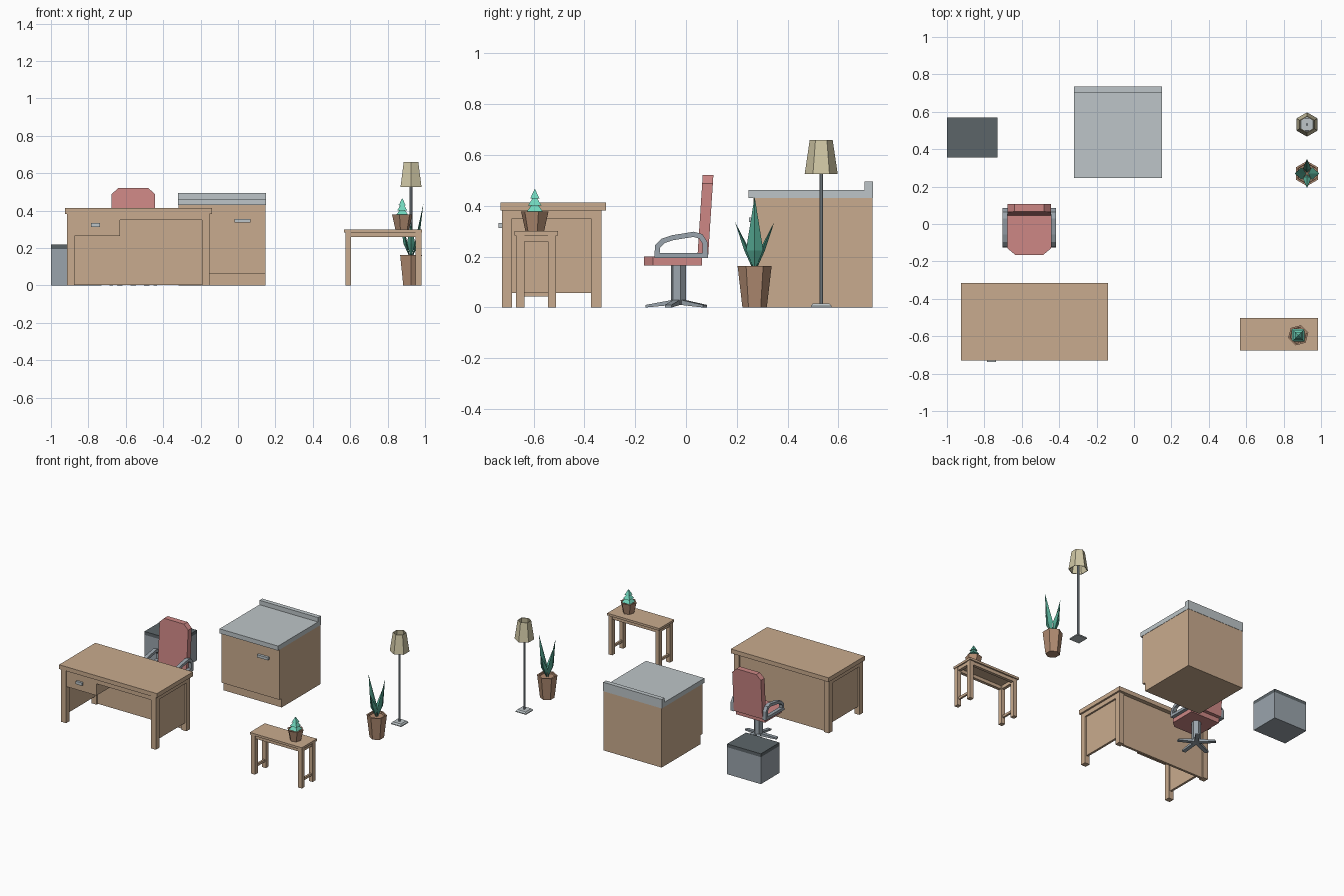
import bpy, bmesh, math
from mathutils import Vector

if "Cube" in bpy.data.objects:
    bpy.data.objects.remove(bpy.data.objects["Cube"])


def material(name, r, g, b):
    lin = [((c / 255 + 0.055) / 1.055) ** 2.4 for c in (r, g, b)]
    m = bpy.data.materials.new(name)
    m.diffuse_color = (*lin, 1)
    m.use_nodes = True
    m.node_tree.nodes["Principled BSDF"].inputs["Base Color"].default_value = m.diffuse_color
    return m


WOOD = material("wood", 201, 171, 142)
COUNTER = material("pale_grey", 189, 197, 200)
STEEL = material("steel_grey", 154, 164, 172)
DARK = material("dark_grey", 92, 101, 105)
RED = material("soft_red", 205, 135, 133)
SHADE = material("lampshade_cream", 208, 199, 165)
CLAY = material("clay_brown", 176, 139, 113)
LEAF = material("leaf_green", 84, 168, 146)
MINT = material("mint_green", 112, 214, 188)


def finish(name, bm, mat):
    bmesh.ops.recalc_face_normals(bm, faces=bm.faces)
    me = bpy.data.meshes.new(name)
    bm.to_mesh(me)
    bm.free()
    me.materials.append(mat)
    ob = bpy.data.objects.new(name, me)
    bpy.context.collection.objects.link(ob)
    return ob


def box(name, mat, x0, x1, y0, y1, z0, z1):
    bm = bmesh.new()
    bmesh.ops.create_cube(bm, size=1)
    for v in bm.verts:
        v.co = ((x0, x1)[v.co.x > 0], (y0, y1)[v.co.y > 0], (z0, z1)[v.co.z > 0])
    return finish(name, bm, mat)


def prism(name, mat, pts, offset):
    """Closed outline of 3D points pushed along an offset."""
    bm = bmesh.new()
    face = bm.faces.new([bm.verts.new(p) for p in pts])
    out = bmesh.ops.extrude_face_region(bm, geom=[face])
    if face.is_valid is False or len(bm.faces) < len(pts) + 2:
        bm.faces.new([v for v in bm.verts][:len(pts)])
    bmesh.ops.translate(bm, vec=offset, verts=[g for g in out["geom"] if isinstance(g, bmesh.types.BMVert)])
    return finish(name, bm, mat)


def lathe(name, mat, x, y, rings, sides, turn=0.0, closed=False):
    """Faceted turned part from (radius, height) rings; closed joins last ring to first."""
    bm = bmesh.new()
    loops = []
    for r, z in rings:
        loops.append([bm.verts.new((x + r * math.cos(turn + i * math.tau / sides),
                                    y + r * math.sin(turn + i * math.tau / sides), z)) for i in range(sides)])
    pairs = list(zip(loops, loops[1:])) + ([(loops[-1], loops[0])] if closed else [])
    for a, b in pairs:
        for i in range(sides):
            j = (i + 1) % sides
            bm.faces.new((a[i], a[j], b[j], b[i]))
    if not closed:
        bm.faces.new(loops[0])
        bm.faces.new(loops[-1])
    return finish(name, bm, mat)


# Desk: top, legs, panels, drawer and handle
box("desk_top", WOOD, -0.925, -0.14, -0.73, -0.315, 0.382, 0.413)
for x in (-0.913, -0.193):
    for y in (-0.724, -0.373):
        box("desk_leg", WOOD, x, x + 0.04, y, y + 0.04, 0, 0.383)
    box("desk_side_panel", WOOD, x + 0.012, x + 0.028, -0.69, -0.365, 0.057, 0.383)
    box("desk_side_rail", WOOD, x, x + 0.04, -0.69, -0.365, 0.35, 0.383)
box("desk_back_panel", WOOD, -0.88, -0.185, -0.362, -0.345, 0.003, 0.383)
box("desk_front_rail", WOOD, -0.875, -0.19, -0.722, -0.69, 0.35, 0.383)
box("desk_drawer", WOOD, -0.875, -0.63, -0.722, -0.362, 0.265, 0.382)
box("desk_drawer_handle", COUNTER, -0.787, -0.737, -0.737, -0.72, 0.312, 0.333)

# Side table
box("table_top", WOOD, 0.567, 0.985, -0.675, -0.503, 0.284, 0.3)
for x in (0.574, 0.95):
    for y in (-0.668, -0.543):
        box("table_leg", WOOD, x, x + 0.03, y, y + 0.032, 0, 0.285)
    box("table_stretcher", WOOD, x + 0.008, x + 0.022, -0.64, -0.54, 0.043, 0.06)
    box("table_end_rail", WOOD, x + 0.004, x + 0.026, -0.64, -0.54, 0.26, 0.285)
for y in (-0.664, -0.536):
    box("table_long_rail", WOOD, 0.6, 0.955, y, y + 0.022, 0.26, 0.285)

# Cabinet with counter and upstand
box("cabinet_body", WOOD, -0.318, 0.148, 0.265, 0.733, 0.065, 0.43)
box("cabinet_plinth", WOOD, -0.318, 0.148, 0.29, 0.733, 0, 0.066)
box("cabinet_counter", COUNTER, -0.32, 0.15, 0.245, 0.735, 0.43, 0.463)
box("cabinet_upstand", COUNTER, -0.32, 0.15, 0.703, 0.735, 0.46, 0.495)
box("cabinet_handle", COUNTER, -0.02, 0.067, 0.247, 0.267, 0.336, 0.355)

# Storage box with dark lid
box("storage_box", STEEL, -1, -0.73, 0.355, 0.57, 0, 0.196)
box("storage_lid", DARK, -1, -0.73, 0.355, 0.57, 0.196, 0.22)

# Chair seat and leaning backrest
CX, CY = -0.56, -0.03
prism("chair_seat", RED, [(CX - 0.117, 0.062, 0.165), (CX - 0.117, -0.13, 0.165), (CX - 0.075, -0.165, 0.165),
                          (CX + 0.075, -0.165, 0.165), (CX + 0.117, -0.13, 0.165), (CX + 0.117, 0.062, 0.165)],
      (0, 0, 0.035))
back = [(-0.115, 0.2), (0.115, 0.2), (0.115, 0.488), (0.08, 0.522), (-0.08, 0.522), (-0.115, 0.488)]
prism("chair_backrest", RED, [(CX + x, 0.045 + (z - 0.2) * 0.065, z) for x, z in back], (0, 0.042, 0))

# Chair arm loops: flat band swept around a closed outline
loop = [(-0.114, 0.205), (-0.112, 0.24), (-0.09, 0.262), (-0.055, 0.274), (0.03, 0.288),
        (0.058, 0.28), (0.074, 0.255), (0.076, 0.205)]
for x0 in (CX - 0.142, CX + 0.116):
    bm = bmesh.new()
    n = len(loop)
    rings = []
    for i in range(n):
        p, q, r = (Vector(loop[k % n]) for k in (i - 1, i, i + 1))
        a, b = (q - p).normalized(), (r - q).normalized()
        m = Vector((-(a + b).y, (a + b).x)).normalized()
        m *= 0.01 / max(0.6, m.dot(Vector((-a.y, a.x))))
        rings.append([bm.verts.new((x, c.x, c.y)) for x, c in
                      ((x0, q + m), (x0 + 0.026, q + m), (x0 + 0.026, q - m), (x0, q - m))])
    for i in range(n):
        a, b = rings[i], rings[(i + 1) % n]
        for k in range(4):
            bm.faces.new((a[k], a[(k + 1) % 4], b[(k + 1) % 4], b[k]))
    finish("chair_arm", bm, STEEL)

# Chair post and five-legged foot
lathe("chair_post", STEEL, CX, CY, [(0.031, 0.012), (0.031, 0.166)], 6, math.radians(15))
for i in range(5):
    t = -math.pi / 2 + i * math.tau / 5
    d, s = Vector((math.cos(t), math.sin(t), 0)), Vector((-math.sin(t), math.cos(t), 0))
    c = Vector((CX, CY, 0))
    up = Vector((0, 0, 1))
    side = [c + up * 0.012, c + d * 0.13, c + d * 0.13 + up * 0.01, c + up * 0.034]
    prism("chair_foot", STEEL, [p - s * 0.014 for p in side], s * 0.028)

# Floor lamp
LX, LY = 0.925, 0.532
lathe("lamp_base", COUNTER, LX, LY, [(0.058, 0), (0.058, 0.006), (0.046, 0.016)], 4, math.pi / 4)
lathe("lamp_pole", STEEL, LX, LY, [(0.007, 0.014), (0.007, 0.57)], 8)
lathe("lamp_shade", SHADE, LX, LY, [(0.065, 0.525), (0.045, 0.66), (0.040, 0.66), (0.060, 0.525)],
      6, math.pi / 2, closed=True)

# Floor plant: pot and four folded leaves
PX, PY = 0.925, 0.27
lathe("floor_pot", CLAY, PX, PY, [(0.048, 0), (0.067, 0.163), (0.056, 0.163), (0.054, 0.15)], 6, math.pi / 2)
for i in range(4):
    t = i * math.pi / 2
    d, s = Vector((math.cos(t), math.sin(t), 0)), Vector((-math.sin(t), math.cos(t), 0))
    tall = i % 2 == 0
    reach, top = (0.066, 0.437) if tall else (0.078, 0.338)
    half = 0.034 if tall else 0.022
    base = Vector((PX, PY, 0.145))
    mid = Vector((PX, PY, 0.225)) + d * 0.027
    tip = Vector((PX, PY, top)) + d * reach
    bm = bmesh.new()
    b, e = bm.verts.new(base + d * 0.005), bm.verts.new(tip)
    m = [bm.verts.new(mid + o) for o in (s * half, d * 0.014, -s * half, -d * 0.008)]
    for k in range(4):
        bm.faces.new((b, m[k], m[(k + 1) % 4]))
        bm.faces.new((e, m[(k + 1) % 4], m[k]))
    finish("floor_plant_leaf", bm, LEAF)

# Table plant: small pot and tiered plant
TX, TY = 0.878, -0.595
lathe("table_pot", CLAY, TX, TY, [(0.038, 0.3), (0.056, 0.378), (0.046, 0.378), (0.044, 0.37)], 6, math.radians(15))
for r, z0, z1 in ((0.046, 0.376, 0.42), (0.037, 0.402, 0.442), (0.026, 0.428, 0.465)):
    lathe("table_plant_tier", MINT, TX, TY, [(r, z0), (0.002, z1)], 4, math.pi / 4)
